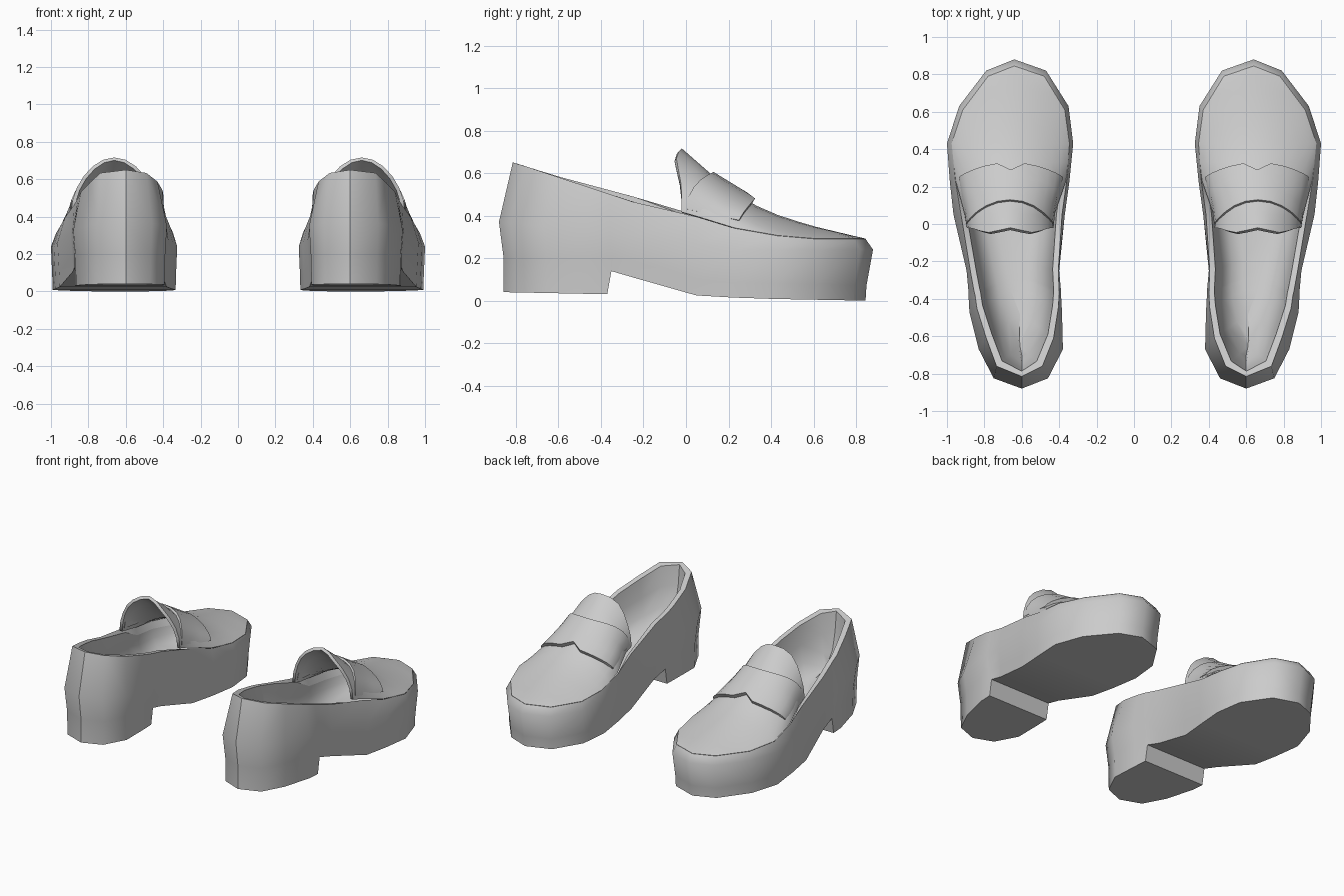
import bpy, bmesh, math

cube = bpy.data.objects.get("Cube")
if cube:
    bpy.data.objects.remove(cube)

grey = bpy.data.materials.new("plain grey")
grey.use_nodes = True
COLOUR = (0.6, 0.6, 0.6, 1)
grey.diffuse_color = COLOUR
grey.node_tree.nodes["Principled BSDF"].inputs["Base Color"].default_value = COLOUR

# Stations heel to toe: y, inner x, outer x
WIDEST = [(-.88, .60, .60), (-.825, .46, .75), (-.67, .38, .83), (-.47, .385, .88),
          (-.38, .39, .885), (-.36, .39, .885), (-.25, .40, .895), (.05, .37, .965),
          (.23, .345, .985), (.43, .325, 1.0), (.63, .35, .935), (.82, .47, .79), (.88, .64, .64)]
RIM = [(-.815, .60, .60), (-.76, .49, .735), (-.61, .43, .79), (-.45, .405, .84),
       (-.38, .40, .85), (-.36, .40, .855), (-.25, .405, .875), (.05, .385, .925),
       (.23, .36, .955), (.43, .345, .975), (.61, .37, .915), (.79, .48, .78), (.845, .64, .64)]
# Height curves along the length: y, z
RIM_Z = [(-.81, .65), (-.25, .465), (0, .41), (.23, .34), (.43, .305), (.6, .29), (.85, .29)]
CROWN_Z = [(-.03, .725), (.13, .585), (.3, .46), (.45, .395), (.6, .35), (.85, .29)]
SOLE_Z = [(-.86, .04), (-.37, .03), (-.355, .14), (.04, .025), (.3, .01), (.84, 0)]
WELT_Z = [(-.87, .2), (-.3, .2), (.1, .09), (.88, .07)]
WIDEST_Z = [(-.87, .37), (-.2, .3), (.2, .24), (.88, .24)]
INSOLE_Z = [(-.8, .32), (.1, .13), (.85, .1)]
# Lining cross-section: inset from the rim, fraction of the depth
LINING = [(.03, 0), (.045, .4), (.075, .75), (.12, .93), (.18, 1)]


def lerp(a, b, t):
    return a + (b - a) * t


def curve(table, y, column=1):
    if y <= table[0][0]:
        return table[0][column]
    for a, b in zip(table, table[1:]):
        if y <= b[0]:
            return lerp(a[column], b[column], (y - a[0]) / (b[0] - a[0]))
    return table[-1][column]


def ring(stations, height):
    """Closed loop: heel point, inner side, toe point, outer side."""
    inner = [(a, y, height(y, True)) for y, a, b in stations]
    outer = [(b, y, height(y, False)) for y, a, b in stations[1:-1]]
    return inner + outer[::-1]


def inset(stations, d):
    out = []
    for y, a, b in stations:
        k = min(d, (b - a) / 2)
        out.append((y * (1 - d / .85), a + k, b - k))
    return out


def scaled(stations, heel, toe):
    out = []
    for y, a, b in stations:
        k = lerp(heel, toe, min(1, max(0, (y + .4) / .8)))
        ky = .975 if y < 0 else lerp(.975, toe - .015, y / .88)
        c = (a + b) / 2
        out.append((y * ky, c + (a - c) * k, c + (b - c) * k))
    return out


def finish(name, bm, thickness=0):
    me = bpy.data.meshes.new(name)
    bm.to_mesh(me)
    bm.free()
    me.materials.append(grey)
    ob = bpy.data.objects.new(name, me)
    bpy.context.collection.objects.link(ob)
    bpy.ops.object.select_all(action='DESELECT')
    ob.select_set(True)
    bpy.context.view_layer.objects.active = ob
    bpy.ops.object.shade_smooth_by_angle(angle=math.radians(55), keep_sharp_edges=True)
    if thickness:
        solid = ob.modifiers.new("thickness", 'SOLIDIFY')
        solid.thickness = thickness
        solid.offset = -1
    # The second shoe of the pair
    ob.modifiers.new("pair", 'MIRROR').use_mirror_merge = False


# Body: sole, sides, rim, lining and insole as one loft
def rim_height(y, inner):
    lift = .025 * max(0, 1 - abs(y + .25) / .4) if inner else 0
    return curve(RIM_Z, y) + lift


def lining_height(depth):
    def height(y, inner):
        top = rim_height(y, inner) - .06 * min(1, max(0, y / .15))
        return lerp(top, curve(INSOLE_Z, y), depth)
    return height


loops = [ring(scaled(WIDEST, .94, .975), lambda y, s: curve(SOLE_Z, y)),
         ring(scaled(WIDEST, .96, .98), lambda y, s: curve(WELT_Z, y)),
         ring(WIDEST, lambda y, s: curve(WIDEST_Z, y)),
         ring(RIM, rim_height)]
loops += [ring(inset(RIM, d), lining_height(depth)) for d, depth in LINING]
bm = bmesh.new()
rows = [[bm.verts.new(p) for p in loop] for loop in loops]
n = len(rows[0])
for low, high in zip(rows, rows[1:]):
    for i in range(n):
        j = (i + 1) % n
        bm.faces.new((low[j], low[i], high[i], high[j]))
for cap in (rows[0], rows[-1]):
    for i in range(n // 2):
        quad = (cap[i], cap[i + 1], cap[n - i - 1], cap[-i])
        bm.faces.new(list(dict.fromkeys(quad)))
bmesh.ops.recalc_face_normals(bm, faces=bm.faces)
# Seam up the back of the heel, crisp edges on both sides of the rim
for low, high in zip(rows[:3], rows[1:4]):
    bm.edges.get((low[0], high[0])).smooth = False
for loop in rows[3:5]:
    for i in range(n):
        bm.edges.get((loop[i - 1], loop[i])).smooth = False
finish("shoe_body", bm)


# Arched top of the foot, shared by the vamp and the strap
def arch(t, y):
    k = min(1, max(0, (y - .05) / .2))
    a = curve(RIM, y, 1) + lerp(.04, 0, k)
    b = curve(RIM, y, 2) - lerp(.02, 0, k)
    base = curve(RIM_Z, y) + .002
    rise = max(0, curve(CROWN_Z, y) - base)
    fullness = lerp(.5, .9, min(1, max(0, y / .4)))
    return lerp(a, b, t), base + rise * max(0, math.sin(math.pi * t)) ** fullness


def sheet(point, columns, count):
    bm = bmesh.new()
    grid = []
    for r in range(count):
        ts = [.5 - .5 * math.cos(math.pi * c / columns) for c in range(columns + 1)]
        grid.append([bm.verts.new(point(t, r)) for t in ts])
    for a, b in zip(grid, grid[1:]):
        for c in range(columns):
            bm.faces.new((a[c], a[c + 1], b[c + 1], b[c]))
    bmesh.ops.remove_doubles(bm, verts=bm.verts, dist=.0005)
    for edge in bm.edges:
        if edge.is_boundary:
            edge.smooth = False
    return bm


# Vamp, rising into the tongue at the opening
VAMP_Y = [-.02, .05, .13, .23, .33, .43, .52, .61, .70, .79, .845]


def vamp_point(t, r):
    y = VAMP_Y[r]
    x, z = arch(t, y)
    flare = .025 * math.sin(2 * math.pi * t) ** 2 if r == 0 else 0
    return x, y - flare, z


finish("vamp_and_tongue", sheet(vamp_point, 12, len(VAMP_Y)), .02)


# Strap across the vamp, with a small notch in its front edge
def strap_point(t, r):
    u = r / 3
    bow = max(0, math.sin(math.pi * t)) ** .8
    notch = .04 * max(0, 1 - abs(t - .5) / .13)
    y = lerp(.13 * bow, .25 + .08 * bow - notch, u)
    x, z = arch(t, y)
    return lerp(x, .66, .07 * u), y, z + lerp(.02, .04, u)


finish("strap", sheet(strap_point, 12, 4), .025)
